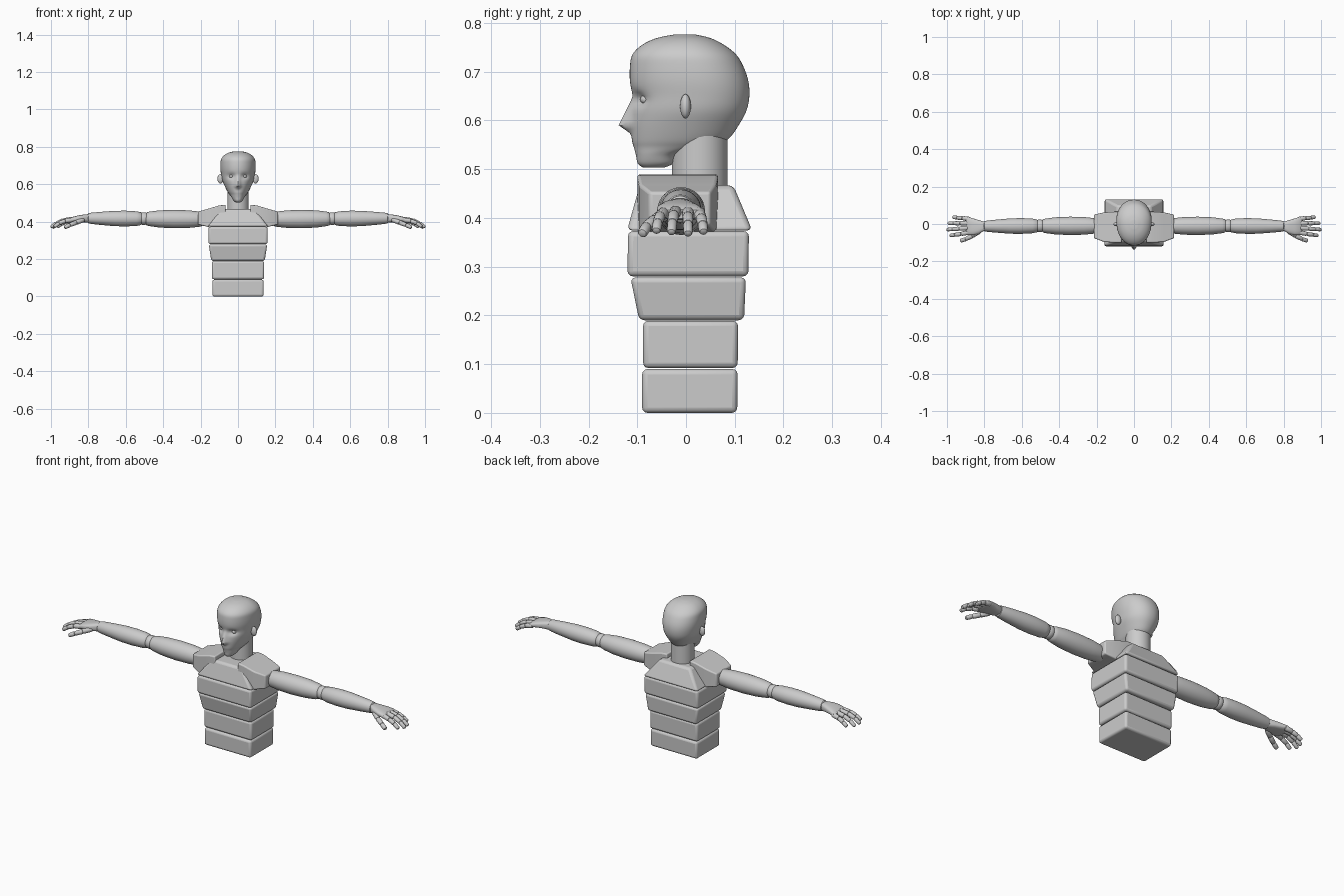
import bpy, bmesh, math
from mathutils import Vector

if "Cube" in bpy.data.objects:
    bpy.data.objects.remove(bpy.data.objects["Cube"])


def finish(name, bm, mirror=False, bevel=0, angle=35):
    bmesh.ops.recalc_face_normals(bm, faces=bm.faces)
    mesh = bpy.data.meshes.new(name)
    bm.to_mesh(mesh)
    bm.free()
    ob = bpy.data.objects.new(name, mesh)
    bpy.context.collection.objects.link(ob)
    bpy.ops.object.select_all(action='DESELECT')
    ob.select_set(True)
    bpy.context.view_layer.objects.active = ob
    bpy.ops.object.shade_smooth_by_angle(angle=math.radians(angle))
    if bevel:
        b = ob.modifiers.new("rounding", 'BEVEL')
        b.width, b.segments, b.limit_method = bevel, 3, 'ANGLE'
    if mirror:
        ob.modifiers.new("mirror", 'MIRROR')
    return ob


def loft(bm, rings):
    loops = [[bm.verts.new(p) for p in r] for r in rings]
    n = len(loops[0])
    for a, b in zip(loops, loops[1:]):
        for i in range(n):
            j = (i + 1) % n
            bm.faces.new((a[i], a[j], b[j], b[i]))
    bm.faces.new(loops[0])
    bm.faces.new(loops[-1])


def limb(bm, p, q, profile, n=24):
    """Turned shape from p to q; profile is (fraction, radius)."""
    p, q = Vector(p), Vector(q)
    d = (q - p).normalized()
    u = d.cross(Vector((0, 1, 0))).normalized()
    v = d.cross(u)
    loft(bm, [[p.lerp(q, f) + r * (math.cos(a) * u + math.sin(a) * v)
               for a in (math.tau * i / n for i in range(n))] for f, r in profile])


def rect(x, y0, y1, z0, z1):
    return [(x, y0, z0), (x, y1, z0), (x, y1, z1), (x, y0, z1)]


def spow(v, e):
    return math.copysign(abs(v) ** e, v)


# torso blocks: z, half width, front y, back y for bottom and top
blocks = {
    "waist_block": ((0, .137, -.09, .105), (.09, .137, -.09, .106)),
    "belly_block": ((.092, .14, -.088, .106), (.189, .14, -.088, .107)),
    "rib_block": ((.19, .143, -.096, .119), (.278, .156, -.114, .123)),
    "chest_block": ((.28, .158, -.12, .128), (.373, .158, -.119, .129)),
    "upper_chest": ((.374, .161, -.121, .136), (.467, .09, -.095, .097)),
}
for name, ends in blocks.items():
    bm = bmesh.new()
    loft(bm, [[(-w, f, z), (w, f, z), (w, b, z), (-w, b, z)] for z, w, f, b in ends])
    finish(name, bm, bevel=.011)

# shoulder pads
bm = bmesh.new()
loft(bm, [rect(.066, -.1, .066, .385, .49),
          rect(.10, -.1, .066, .38, .487),
          rect(.16, -.096, .062, .372, .469),
          rect(.215, -.075, .05, .385, .453)])
finish("shoulder_pad", bm, mirror=True, bevel=.006)

# neck
bm = bmesh.new()
limb(bm, (0, .028, .44), (0, .028, .6), [(0, .057), (1, .057)], 40)
finish("neck", bm)

# head: stations of z, front y, back y, half width
st = [(.503, -.088, -.045, .012), (.512, -.099, -.025, .024), (.53, -.103, -.01, .034),
      (.545, -.107, .05, .045), (.56, -.111, .085, .056), (.59, -.113, .108, .071),
      (.62, -.111, .124, .084), (.65, -.110, .13, .090), (.68, -.115, .128, .094),
      (.71, -.115, .118, .094), (.735, -.11, .103, .09), (.755, -.09, .078, .074),
      (.769, -.06, .05, .05), (.776, -.025, .02, .02)]
st = [Vector(s) for s in st]
fine = []
for i in range(len(st) - 1):
    a, b, c, d = st[max(i - 1, 0)], st[i], st[i + 1], st[min(i + 2, len(st) - 1)]
    for k in range(4):
        t = k / 4
        fine.append(.5 * (2 * b + (c - a) * t + (2 * a - 5 * b + 4 * c - d) * t * t
                          + (3 * b - a - 3 * c + d) * t ** 3))
fine.append(st[-1])


def face_shape(x, y, z):
    """Sinks the eye sockets and raises the nose."""
    if y > -.03:
        return (x, y, z)
    y += .014 * math.exp(-((abs(x) - .035) / .02) ** 2 - ((z - .643) / .013) ** 2)
    nose = (.65 - z) / .06 if z > .59 else (z - .572) / .018
    width = .009 + .006 * max(0, nose)
    return (x, y - .025 * max(0, nose) * math.exp(-(x / width) ** 2), z)


rings = []
for z, f, b, w in fine:
    mid = f + .56 * (b - f)
    ring = []
    for i in range(96):
        a = math.tau * i / 96
        c, s = math.cos(a), math.sin(a)
        y = mid - ((mid - f) if c > 0 else (b - mid)) * spow(c, .95)
        ring.append(face_shape(w * spow(s, .95), y, z))
    rings.append(ring)
bm = bmesh.new()
loft(bm, rings)
finish("head", bm, angle=50)


def ball(name, loc, scale):
    bm = bmesh.new()
    bmesh.ops.create_uvsphere(bm, u_segments=24, v_segments=14, radius=1)
    for v in bm.verts:
        v.co = Vector(v.co[i] * scale[i] + loc[i] for i in range(3))
    finish(name, bm, mirror=True)


# eyes, ears and elbow joints
ball("eye", (.035, -.082, .643), (.012, .012, .01))
ball("ear", (.094, -.001, .629), (.016, .011, .025))
ball("elbow_joint", (.503, -.01, .416), (.034, .034, .034))

# arms
bm = bmesh.new()
limb(bm, (.19, -.01, .413), (.493, -.01, .415),
     [(0, .036), (.06, .041), (.25, .047), (.5, .049), (.75, .046), (.93, .039), (.98, .035), (1, .029)], 32)
finish("upper_arm", bm, mirror=True)
bm = bmesh.new()
limb(bm, (.513, -.01, .416), (.805, -.012, .418),
     [(0, .028), (.02, .034), (.1, .039), (.3, .042), (.5, .041), (.75, .035), (.93, .03), (.98, .027), (1, .02)], 32)
finish("forearm", bm, mirror=True)

# palm: x, centre y, centre z, half width, half height
bm = bmesh.new()
rings = []
for x, yc, zc, hw, hh in [(.785, -.012, .418, .017, .017), (.80, -.012, .418, .024, .022),
                          (.83, -.016, .417, .037, .02), (.86, -.015, .415, .045, .017),
                          (.89, -.01, .41, .049, .014), (.898, -.009, .408, .045, .009)]:
    rings.append([(x, yc + hw * spow(math.cos(a), .7), zc + hh * spow(math.sin(a), .7))
                  for a in (math.tau * i / 32 for i in range(32))])
loft(bm, rings)
finish("palm", bm, mirror=True)

# fingers and thumb: joint positions, each with three rounded segments
digits = {
    "index_finger": [(.882, -.045, .41), (.925, -.053, .404), (.957, -.058, .391), (.983, -.061, .373)],
    "middle_finger": [(.888, -.021, .413), (.935, -.025, .407), (.971, -.028, .391), (1, -.03, .37)],
    "ring_finger": [(.887, .004, .411), (.931, .004, .404), (.966, .004, .388), (.993, .004, .367)],
    "little_finger": [(.88, .027, .408), (.918, .031, .4), (.946, .034, .387), (.968, .036, .371)],
    "thumb": [(.828, -.04, .41), (.866, -.064, .395), (.9, -.081, .382), (.928, -.09, .368)],
}
for name, pts in digits.items():
    bm = bmesh.new()
    for i, (p, q) in enumerate(zip(pts, pts[1:])):
        r = (.0135 if name == "thumb" else .0125) - .0012 * i
        limb(bm, p, q, [(-.1, r * .5), (-.02, r * .85), (.12, r), (.85, r * .93),
                        (.97, r * .75), (1.03, r * .35)], 16)
    finish(name, bm, mirror=True)
